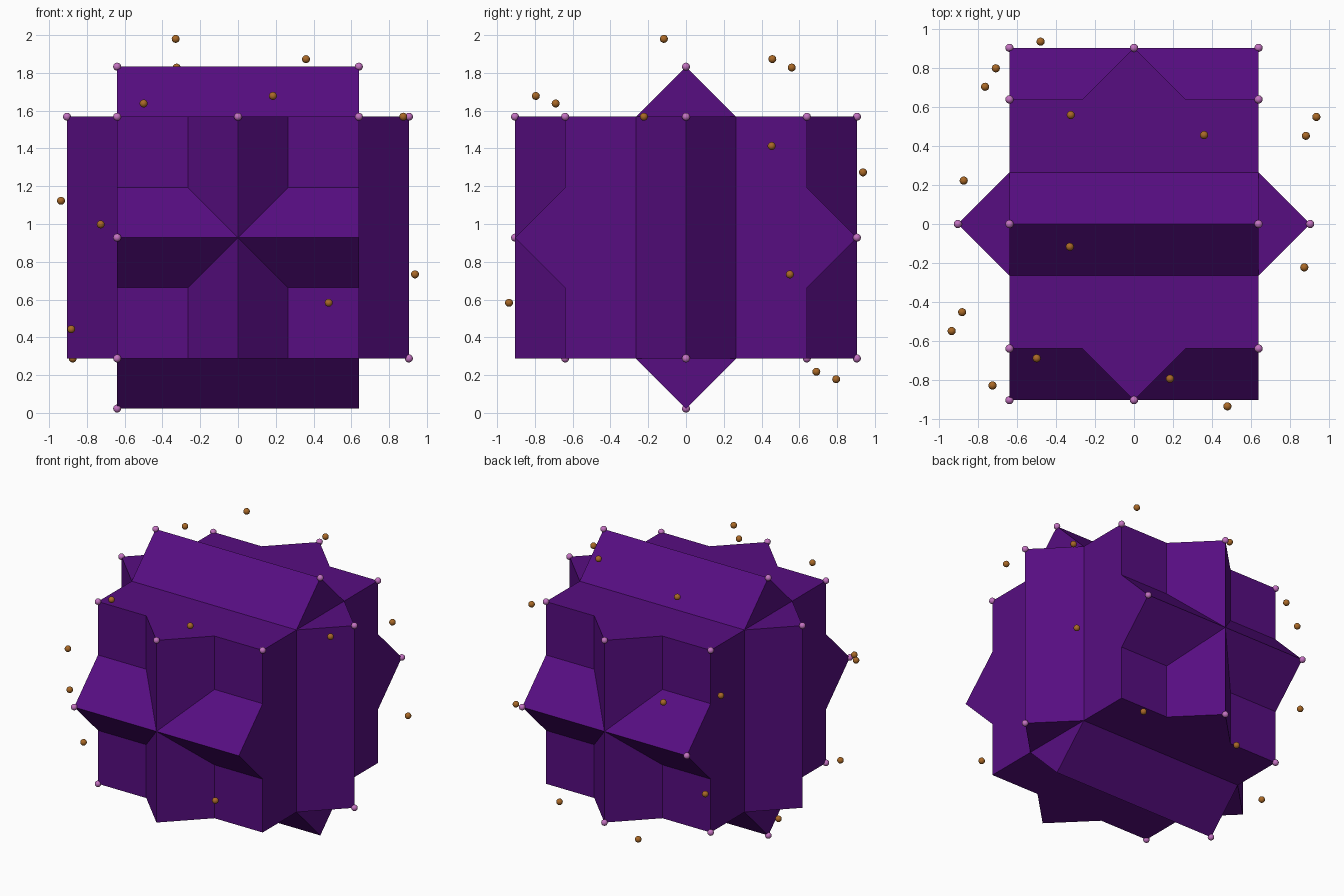
import bpy
import math
from mathutils import Vector

old = bpy.data.objects.get("Cube")
if old:
    bpy.data.objects.remove(old, do_unlink=True)

HALF = 0.64                    # half an edge of each cube
REACH = HALF * math.sqrt(2)    # reach of a turned cube's edge
CENTRE = Vector((0, 0, 0.928))
BALL = 0.021


def material(name, rgb):
    mat = bpy.data.materials.new(name)
    mat.use_nodes = True
    mat.diffuse_color = (*rgb, 1)
    bsdf = mat.node_tree.nodes["Principled BSDF"]
    bsdf.inputs["Base Color"].default_value = (*rgb, 1)
    bsdf.inputs["Roughness"].default_value = 0.6
    return mat


purple = material("deep purple", (0.095, 0.004, 0.22))
orchid = material("orchid pink", (0.55, 0.17, 0.53))
amber = material("amber brown", (0.40, 0.14, 0.02))


def cube(name, rotation):
    bpy.ops.mesh.primitive_cube_add(size=2 * HALF, location=CENTRE, rotation=rotation)
    obj = bpy.context.object
    obj.name = name
    obj.data.materials.append(purple)


def ball_mesh(name, mat):
    bpy.ops.mesh.primitive_uv_sphere_add(segments=16, ring_count=10, radius=BALL)
    bpy.ops.object.shade_smooth()
    obj = bpy.context.object
    mesh = obj.data
    mesh.name = name
    mesh.materials.append(mat)
    mesh.use_fake_user = True
    bpy.data.objects.remove(obj, do_unlink=True)
    return mesh


def place(name, mesh, offset):
    obj = bpy.data.objects.new(name, mesh)
    obj.location = CENTRE + Vector(offset)
    bpy.context.collection.objects.link(obj)


# Three interlocking cubes: straight, tipped on edge, and turned about the vertical
QUARTER = math.pi / 4
cube("straight_cube", (0, 0, 0))
cube("tipped_cube", (QUARTER, 0, 0))
cube("turned_cube", (0, 0, QUARTER))

# Corner balls on the cubes; a few low corners are bare
signs = (-1, 1)
corners = [(i * HALF, j * HALF, k * HALF) for i in signs for j in signs for k in signs]
for i in signs:
    for j in signs:
        corners += [(i * HALF, 0, j * REACH), (i * HALF, j * REACH, 0),
                    (0, i * REACH, j * HALF), (i * REACH, 0, j * HALF)]
bare = {(HALF, 0, -REACH), (-REACH, 0, -HALF), (0, -REACH, -HALF),
        (HALF, -HALF, -HALF), (HALF, HALF, -HALF), (HALF, -REACH, 0)}
corner_ball = ball_mesh("corner_ball", orchid)
for corner in corners:
    if corner not in bare:
        place("corner_ball", corner_ball, corner)

# Small balls floating on a sphere around the cubes; six come in opposite pairs
paired = [(-.50, -.69, .71), (.185, -.795, .75), (.48, -.937, -.345),
          (-.937, -.55, .195), (-.883, -.453, -.485), (.875, -.223, .64)]
single = [(-.33, -.117, 1.052), (-.325, .56, .90), (.36, .457, .945),
          (-.727, -.83, .07), (-.71, .80, -.29), (-.765, .705, .38)]
floating_ball = ball_mesh("floating_ball", amber)
for spot in single + paired + [tuple(-v for v in p) for p in paired]:
    place("floating_ball", floating_ball, spot)
